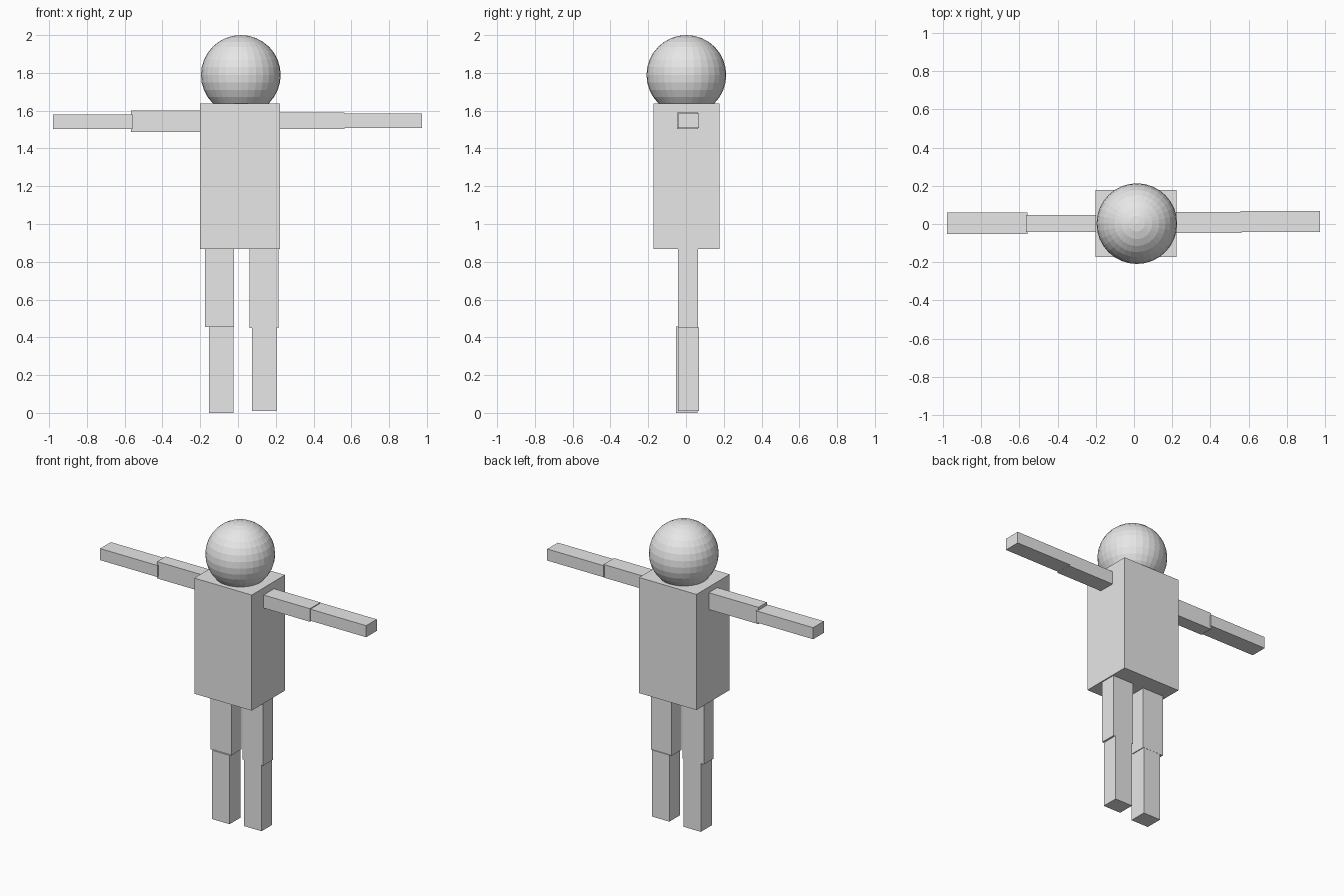
import bpy
from mathutils import Vector

if "Cube" in bpy.data.objects:
    bpy.data.objects.remove(bpy.data.objects["Cube"])

grey = bpy.data.materials.new("light_grey")
grey.diffuse_color = (0.8, 0.8, 0.8, 1.0)
grey.use_nodes = True
grey.node_tree.nodes["Principled BSDF"].inputs["Base Color"].default_value = grey.diffuse_color


def box(name, x, y, z):
    """Box spanning the given (min, max) ranges."""
    lo, hi = Vector((x[0], y[0], z[0])), Vector((x[1], y[1], z[1]))
    bpy.ops.mesh.primitive_cube_add(size=1, location=(lo + hi) / 2)
    ob = bpy.context.object
    ob.name = name
    ob.scale = hi - lo
    bpy.ops.object.transform_apply(location=False, rotation=False, scale=True)
    ob.data.materials.append(grey)
    return ob


# Torso
box("torso", (-0.201, 0.222), (-0.173, 0.177), (0.868, 1.638))

# Head: faceted ball sunk slightly into the torso
bpy.ops.mesh.primitive_uv_sphere_add(segments=32, ring_count=16, radius=0.211,
                                     location=(0.015, 0.002, 1.789))
head = bpy.context.object
head.name = "head"
head.data.materials.append(grey)

# Arms, held straight out
box("left_upper_arm", (-0.566, -0.195), (-0.042, 0.047), (1.488, 1.600))
box("left_forearm", (-0.979, -0.558), (-0.052, 0.060), (1.503, 1.580))
box("right_upper_arm", (0.216, 0.563), (-0.047, 0.063), (1.503, 1.590))
box("right_forearm", (0.558, 0.974), (-0.042, 0.069), (1.508, 1.585))

# Legs
box("left_thigh", (-0.175, -0.020), (-0.042, 0.063), (0.455, 0.872))
box("left_shin", (-0.153, -0.025), (-0.053, 0.062), (0.0, 0.458))
box("right_thigh", (0.061, 0.215), (-0.042, 0.063), (0.450, 0.872))
box("right_shin", (0.074, 0.203), (-0.042, 0.069), (0.010, 0.453))
